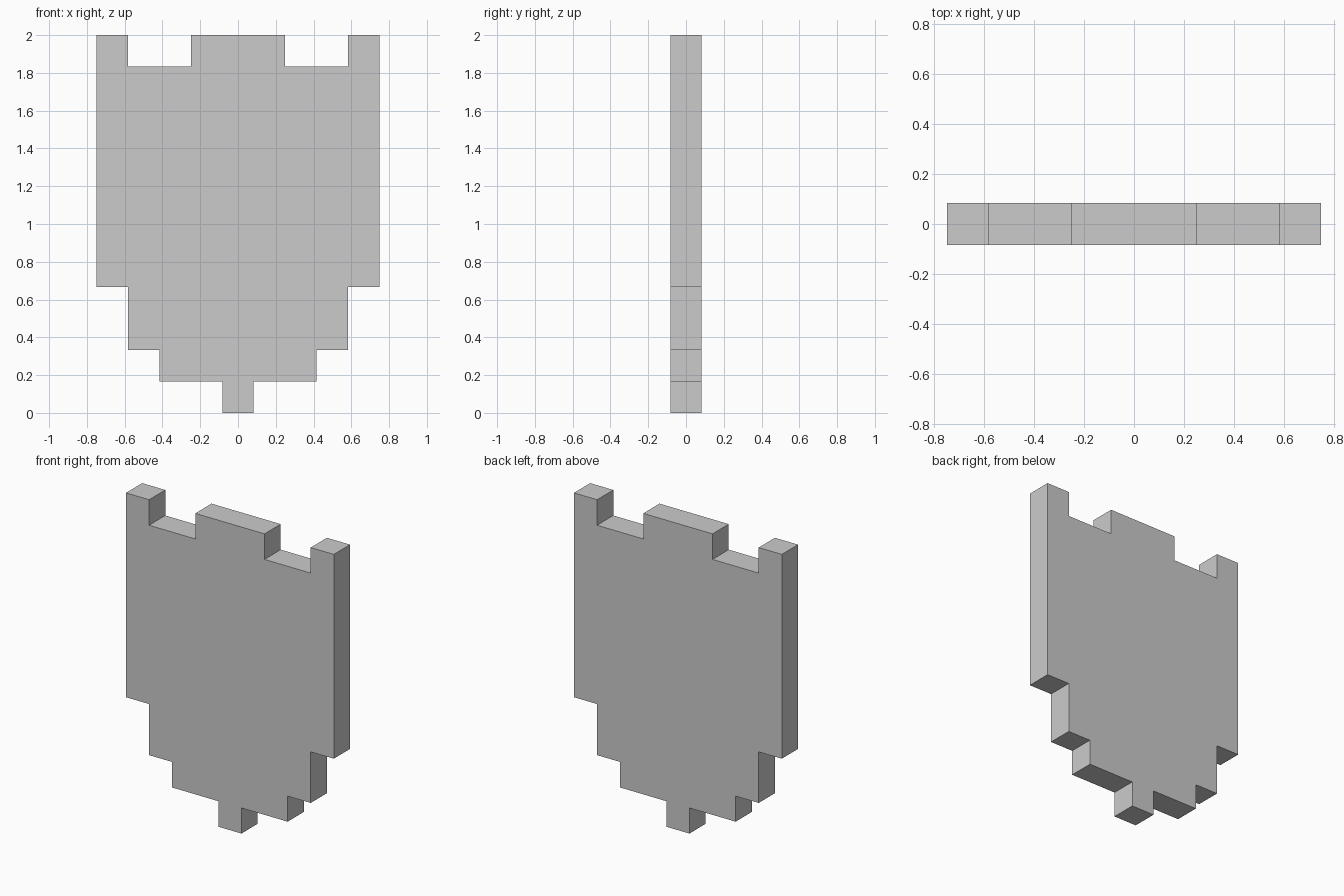
import bpy
import bmesh

if "Cube" in bpy.data.objects:
    bpy.data.objects.remove(bpy.data.objects["Cube"])

U = 1 / 6  # one block of the stepped outline

# Right half of the shield outline, bottom to top, in blocks (x, z)
half = [(0.5, 0), (0.5, 1), (2.5, 1), (2.5, 2), (3.5, 2), (3.5, 4),
        (4.5, 4), (4.5, 12), (3.5, 12), (3.5, 11), (1.5, 11), (1.5, 12)]
outline = half + [(-x, z) for x, z in reversed(half)]

# Front face, extruded one block deep
bm = bmesh.new()
front = bm.faces.new([bm.verts.new((x * U, -U / 2, z * U)) for x, z in outline])
ext = bmesh.ops.extrude_face_region(bm, geom=[front], use_keep_orig=True)
back = [v for v in ext["geom"] if isinstance(v, bmesh.types.BMVert)]
bmesh.ops.translate(bm, verts=back, vec=(0, U, 0))
bmesh.ops.recalc_face_normals(bm, faces=bm.faces)

mesh = bpy.data.meshes.new("shield_plate")
bm.to_mesh(mesh)
bm.free()
shield = bpy.data.objects.new("shield_plate", mesh)
bpy.context.collection.objects.link(shield)
